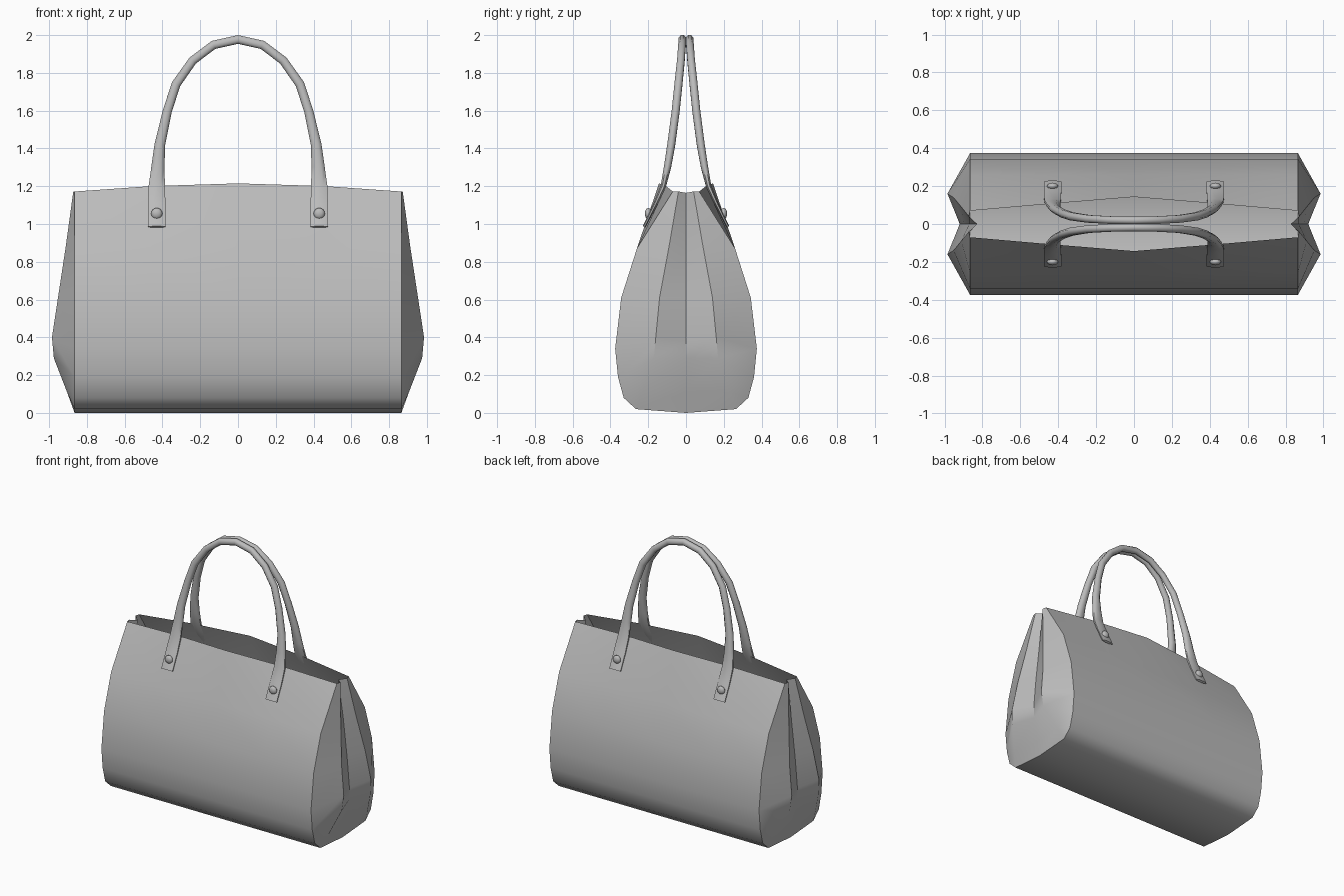
import bpy, bmesh, math
from mathutils import Vector

cube = bpy.data.objects.get("Cube")
if cube:
    bpy.data.objects.remove(cube, do_unlink=True)

grey = bpy.data.materials.new("grey leather")
grey.use_nodes = True
COL = (0.5, 0.5, 0.5, 1)
grey.diffuse_color = COL
grey.node_tree.nodes["Principled BSDF"].inputs["Base Color"].default_value = COL


def finish(name, bm, angle):
    """Turn a bmesh into a smooth-shaded object."""
    bmesh.ops.remove_doubles(bm, verts=bm.verts, dist=0.0005)
    me = bpy.data.meshes.new(name)
    bm.to_mesh(me)
    bm.free()
    me.materials.append(grey)
    ob = bpy.data.objects.new(name, me)
    bpy.context.collection.objects.link(ob)
    bpy.ops.object.select_all(action='DESELECT')
    ob.select_set(True)
    bpy.context.view_layer.objects.active = ob
    bpy.ops.object.shade_smooth_by_angle(angle=math.radians(angle))
    return ob


def skin(bm, rows, closed=False):
    """Bridge successive rows of points with quads."""
    vs = [[bm.verts.new(p) for p in r] for r in rows]
    n = len(vs[0])
    for a, b in zip(vs, vs[1:]):
        for i in range(n if closed else n - 1):
            j = (i + 1) % n
            bm.faces.new((a[i], a[j], b[j], b[i]))
    return vs


# Body: one wrapped sheet, open at the top, its lip bowing out mid-length
SIDE = [(0.26, 0.87), (0.343, 0.61), (0.375, 0.34), (0.36, 0.19), (0.33, 0.08), (0.265, 0.02)]
HALF = 0.865
rows = []
for x, ly, lz in [(-HALF, 0.07, 1.172), (-0.45, 0.106, 1.201), (0, 0.143, 1.215),
                  (0.45, 0.106, 1.201), (HALF, 0.07, 1.172)]:
    half = [(ly, lz)] + SIDE
    prof = [(-y, z) for y, z in half] + [(0, 0.0)] + half[::-1]
    rows.append([(x, y, z) for y, z in prof])
bm = bmesh.new()
skin(bm, rows)
bmesh.ops.recalc_face_normals(bm, faces=bm.faces)
finish("bag_body", bm, 50)

# Pleated end gussets: edge, ridge and centre fold at each level
EDGE = [(0.07, 1.172)] + SIDE
RIDGE = [(0.872, 0.04, 1.172), (0.912, 0.09, 0.88), (0.953, 0.14, 0.61), (0.985, 0.16, 0.40),
         (0.975, 0.17, 0.29), (0.905, 0.232, 0.11), (HALF, 0.265, 0.02)]
FOLD = [(0.828, 1.165), (0.87, 0.88), (0.90, 0.61), (0.92, 0.38), (0.915, 0.29),
        (0.885, 0.11), (HALF, 0.0)]
for name, s in (("left_gusset", 1), ("right_gusset", -1)):
    rows = []
    for (ey, ez), (rx, ry, rz), (fx, fz) in zip(EDGE, RIDGE, FOLD):
        row = [(HALF, ey, ez), (rx, ry, rz), (fx, 0, fz), (rx, -ry, rz), (HALF, -ey, ez)]
        rows.append([(s * x, y, z) for x, y, z in row])
    bm = bmesh.new()
    skin(bm, rows)
    if s > 0:
        bmesh.ops.reverse_faces(bm, faces=bm.faces)
    bmesh.ops.dissolve_degenerate(bm, dist=0.0005, edges=bm.edges)
    finish(name, bm, 40)

# Handles: x, depth, z, half width, half thickness from strap end to crown
PATH = [(0.430, 0.222, 0.985, 0.046, 0.008), (0.430, 0.165, 1.10, 0.046, 0.010),
        (0.430, 0.120, 1.20, 0.043, 0.014), (0.424, 0.098, 1.30, 0.035, 0.019),
        (0.414, 0.078, 1.42, 0.028, 0.021), (0.375, 0.055, 1.595, 0.024, 0.021),
        (0.328, 0.040, 1.74, 0.024, 0.021), (0.240, 0.027, 1.865, 0.023, 0.020),
        (0.130, 0.021, 1.948, 0.023, 0.020), (0, 0.019, 1.977, 0.023, 0.020)]
full = PATH + [(-x, y, z, a, b) for x, y, z, a, b in PATH[-2::-1]]
pts = [Vector(p[:3]) for p in full]

for side, s in (("front", -1), ("back", 1)):
    rows = []
    for i, (x, y, z, a, b) in enumerate(full):
        t = (pts[min(i + 1, len(pts) - 1)] - pts[max(i - 1, 0)]).normalized()
        u = t.cross(Vector((0, 1, 0))).normalized()
        v = u.cross(t)
        ring = []
        for k in range(8):
            ang = math.tau * (k + 0.5) / 8
            p = pts[i] + (u * a * math.cos(ang) + v * b * math.sin(ang)) / math.cos(math.pi / 8)
            ring.append((p.x, s * p.y, p.z))
        rows.append(ring)
    bm = bmesh.new()
    vs = skin(bm, rows, True)
    bm.faces.new(vs[0])
    bm.faces.new(vs[-1])
    bmesh.ops.recalc_face_normals(bm, faces=bm.faces)
    finish(side + "_handle", bm, 60)

    # Domed rivets on the strap ends
    for lr, x in (("left", 0.43), ("right", -0.43)):
        bm = bmesh.new()
        bmesh.ops.create_uvsphere(bm, u_segments=12, v_segments=8, radius=0.03)
        bmesh.ops.scale(bm, vec=(1, 0.6, 1), verts=bm.verts)
        bmesh.ops.translate(bm, vec=(x, s * 0.2, 1.055), verts=bm.verts)
        finish(f"{side}_{lr}_rivet", bm, 60)
